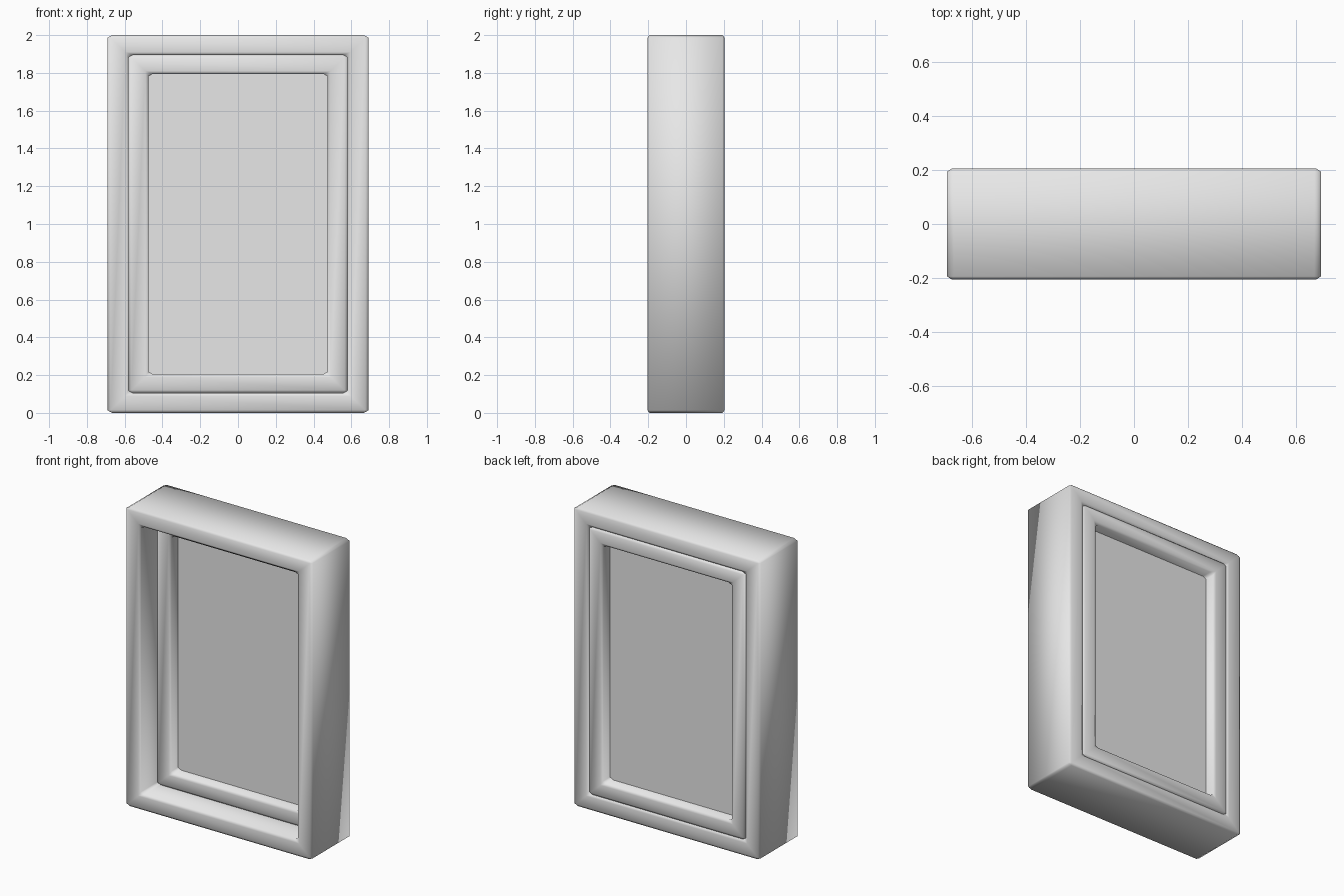
import bpy
import bmesh

cube = bpy.data.objects.get("Cube")
if cube:
    bpy.data.objects.remove(cube, do_unlink=True)

grey = bpy.data.materials.new("plain_grey")
grey.use_nodes = True
grey.diffuse_color = (0.8, 0.8, 0.8, 1)
grey.node_tree.nodes["Principled BSDF"].inputs["Base Color"].default_value = (0.8, 0.8, 0.8, 1)

# Edge chamfers are wider across the window than through its depth
STRETCH = (2.2, 1.0, 1.2)
MID_Z = 1.0


def finish(name, bm, chamfer):
    bmesh.ops.recalc_face_normals(bm, faces=bm.faces)
    mesh = bpy.data.meshes.new(name)
    bm.to_mesh(mesh)
    bm.free()
    mesh.materials.append(grey)
    for face in mesh.polygons:
        face.use_smooth = True
    obj = bpy.data.objects.new(name, mesh)
    bpy.context.collection.objects.link(obj)
    obj.location.z = MID_Z
    obj.scale = STRETCH
    if chamfer:
        bevel = obj.modifiers.new("chamfer", "BEVEL")
        bevel.width = chamfer
        bevel.segments = 1
        bevel.limit_method = "ANGLE"
    return obj


def mitred_frame(name, outer, inner, front, back, chamfer):
    """Rectangular frame with four mitred bars, from half-sizes (x, z)."""
    bm = bmesh.new()
    loops = []
    for (hx, hz), y in ((outer, front), (outer, back), (inner, back), (inner, front)):
        loops.append([bm.verts.new((sx * hx / STRETCH[0], y, sz * hz / STRETCH[2]))
                      for sx, sz in ((-1, -1), (1, -1), (1, 1), (-1, 1))])
    for i in range(4):
        a, b = loops[i], loops[(i + 1) % 4]
        for j in range(4):
            k = (j + 1) % 4
            bm.faces.new((a[j], a[k], b[k], b[j]))
    return finish(name, bm, chamfer)


def panel(name, half, front, back):
    bm = bmesh.new()
    bmesh.ops.create_cube(bm, size=2)
    for v in bm.verts:
        v.co.x *= half[0] / STRETCH[0]
        v.co.z *= half[1] / STRETCH[2]
        v.co.y = front if v.co.y < 0 else back
    obj = finish(name, bm, 0)
    for face in obj.data.polygons:
        face.use_smooth = False
    return obj


# Deep outer frame, sash set flush with the back, and the pane in its middle
mitred_frame("outer_frame", (0.69, 1.0), (0.58, 0.895), -0.205, 0.205, 0.011)
mitred_frame("inner_sash", (0.58, 0.895), (0.475, 0.795), -0.035, 0.205, 0.011)
panel("pane", (0.48, 0.80), 0.045, 0.125)
